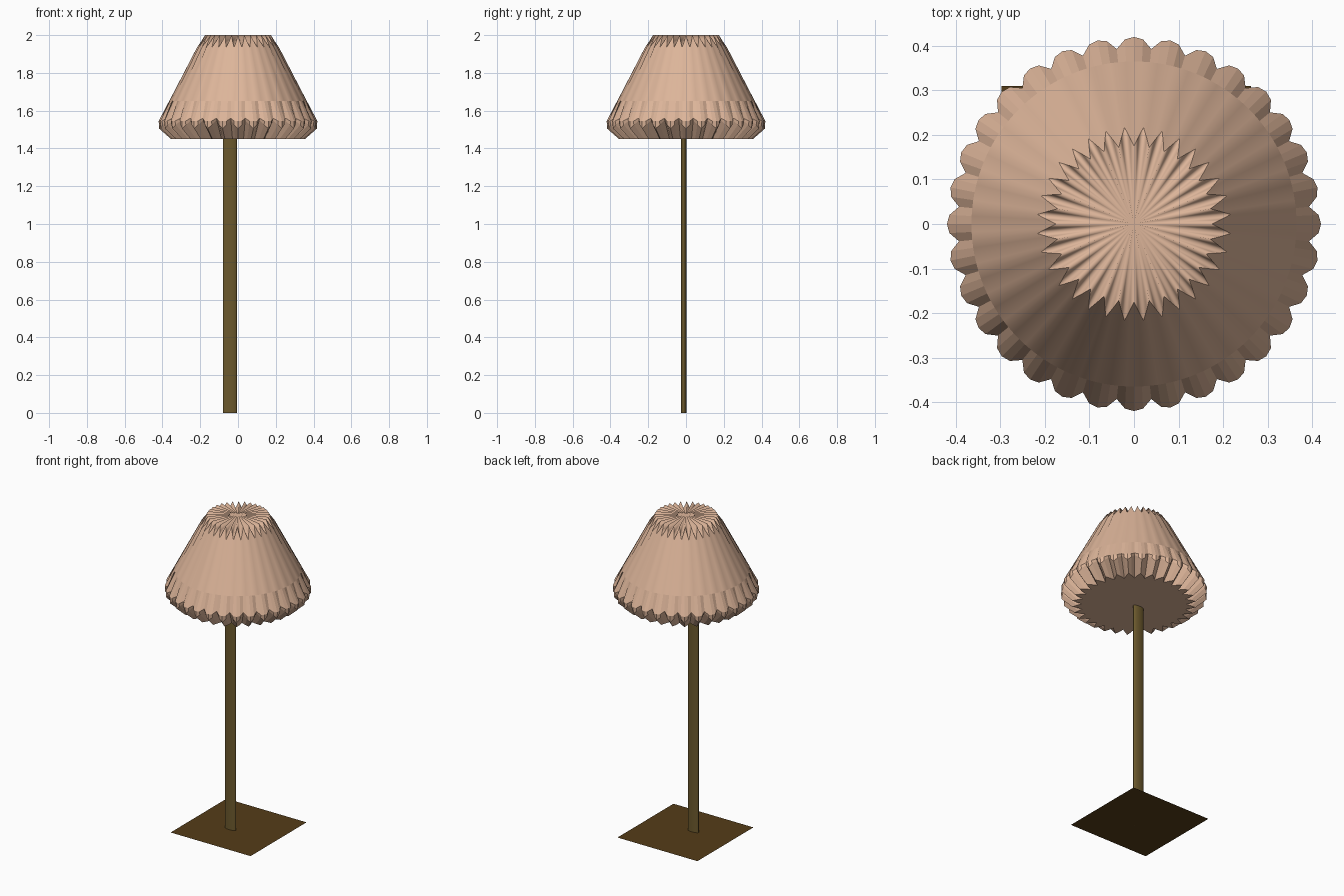
import bpy, bmesh, math

if "Cube" in bpy.data.objects:
    bpy.data.objects.remove(bpy.data.objects["Cube"])


def material(name, color):
    m = bpy.data.materials.new(name)
    m.diffuse_color = (*color, 1)
    m.use_nodes = True
    m.node_tree.nodes["Principled BSDF"].inputs["Base Color"].default_value = m.diffuse_color
    return m


def finish(bm, name, mat):
    me = bpy.data.meshes.new(name)
    bmesh.ops.recalc_face_normals(bm, faces=bm.faces[:])
    bm.to_mesh(me)
    bm.free()
    me.materials.append(mat)
    ob = bpy.data.objects.new(name, me)
    bpy.context.collection.objects.link(ob)
    return ob


# Base: thin flat square sheet
bpy.ops.mesh.primitive_plane_add(size=0.56, location=(-0.017, 0.03, 0))
base = bpy.context.object
base.name = "base_plate"
base.data.materials.append(material("dark_brown", (0.09, 0.046, 0.009)))

# Pole: oval column reaching into the shade
bpy.ops.mesh.primitive_cylinder_add(vertices=32, radius=1, depth=1.47,
                                    location=(-0.043, -0.012, 0.735))
pole = bpy.context.object
pole.name = "pole"
pole.scale = (0.0375, 0.014, 1)
bpy.ops.object.transform_apply(location=False, rotation=False, scale=True)
bpy.ops.object.shade_smooth_by_angle(angle=math.radians(40))
pole.data.materials.append(material("olive_brass", (0.15, 0.1, 0.026)))

# Pleated shade: each ring lists (radius, z) at the fold, quarter and valley
PLEATS = 32
RINGS = [
    ((0.175, 2.0), (0.195, 1.967), (0.218, 1.935)),
    ((0.365, 1.65), (0.365, 1.65), (0.365, 1.65)),
    ((0.42, 1.545), (0.415, 1.545), (0.395, 1.56)),
    ((0.418, 1.505), (0.411, 1.525), (0.388, 1.55)),
    ((0.355, 1.45), (0.328, 1.45), (0.30, 1.45)),
]
bm = bmesh.new()
n = PLEATS * 4
loops = []
for ring in RINGS:
    loop = []
    for i in range(n):
        r, z = ring[(0, 1, 2, 1)[i % 4]]
        a = math.tau * i / n
        loop.append(bm.verts.new((r * math.cos(a), r * math.sin(a), z)))
    loops.append(loop)
for k in range(len(loops) - 1):
    a, b = loops[k], loops[k + 1]
    for i in range(n):
        j = (i + 1) % n
        f = bm.faces.new((a[i], b[i], b[j], a[j]))
        f.smooth = k == 0

# Folded top cap and flat bottom cap
for loop, z in ((loops[0], 2.0), (loops[-1], 1.45)):
    c = bm.verts.new((0, 0, z))
    for i in range(n):
        j = (i + 1) % n
        bm.faces.new((c, loop[i], loop[j])).smooth = True
        bm.edges.get((loop[i], loop[j])).smooth = False
finish(bm, "pleated_shade", material("peach_fabric", (0.72, 0.46, 0.32)))
